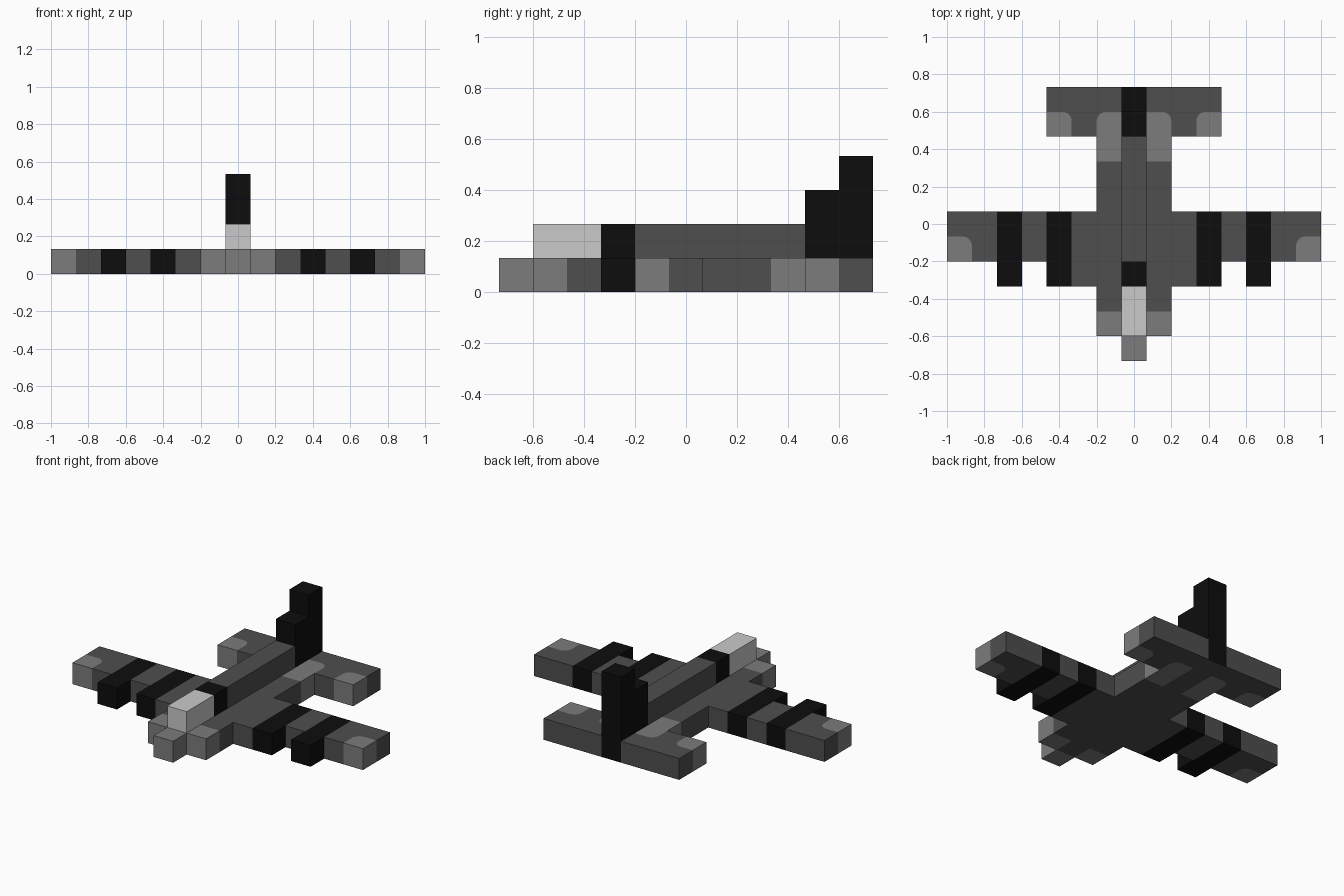
import bpy, bmesh, math

if "Cube" in bpy.data.objects:
    bpy.data.objects.remove(bpy.data.objects["Cube"])

U = 2 / 15            # edge of one building block
R = 0.05              # radius of the rounded paint corners


def material(name, v):
    m = bpy.data.materials.new(name)
    m.diffuse_color = (v, v, v, 1)
    m.use_nodes = True
    m.node_tree.nodes["Principled BSDF"].inputs["Base Color"].default_value = m.diffuse_color
    return m


BLACK, DARK, MID, LIGHT = range(4)
MATS = [material("black", 0.004), material("dark_grey", 0.077),
        material("mid_grey", 0.2), material("light_grey", 0.59)]

cells = {}            # block position -> (part, colour)
rounded = {}          # block position -> direction of its rounded paint corner


def fill(part, colour, xs, ys, zs=(0, 0), mirror=True, corner=None):
    """Fill a range of blocks (inclusive), mirrored across x."""
    for s in ((1, -1) if mirror else (1,)):
        name = part if not mirror else ("right_" if s > 0 else "left_") + part
        for i in range(xs[0], xs[1] + 1):
            for j in range(ys[0], ys[1] + 1):
                for k in range(zs[0], zs[1] + 1):
                    cells[s * i, j, k] = (name, colour)
                    if corner:
                        rounded[s * i, j, k] = (s * corner[0], corner[1])


# fuselage: belly, nose, flanks and spine
fill("fuselage", DARK, (0, 0), (-4, 4), mirror=False)
fill("fuselage", MID, (0, 0), (-5, -5), mirror=False)
fill("flank", DARK, (1, 1), (-3, 2))
fill("flank", MID, (1, 1), (-4, -4))
fill("flank", MID, (1, 1), (3, 3))
fill("flank", MID, (1, 1), (4, 4), corner=(1, 1))
fill("spine", DARK, (0, 0), (-1, 3), (1, 1), mirror=False)
fill("canopy", LIGHT, (0, 0), (-4, -3), (1, 1), mirror=False)
fill("canopy_frame", BLACK, (0, 0), (-2, -2), (1, 1), mirror=False)

# wings with engines
fill("wing", DARK, (2, 7), (-1, 0))
fill("wing", DARK, (2, 2), (-2, -2))
fill("wing", MID, (7, 7), (-1, -1), corner=(-1, 1))
fill("inner_engine", BLACK, (3, 3), (-2, 0))
fill("outer_engine", BLACK, (5, 5), (-2, 0))

# tailplane and fin
fill("tailplane", DARK, (1, 3), (5, 5))
fill("tailplane", DARK, (2, 2), (4, 4))
fill("tailplane", MID, (3, 3), (4, 4), corner=(-1, 1))
fill("tail_fin", BLACK, (0, 0), (4, 4), (1, 2), mirror=False)
fill("tail_fin", BLACK, (0, 0), (5, 5), (0, 3), mirror=False)


def add_face(bm, pts, normal, colour):
    f = bm.faces.new([bm.verts.new(p) for p in pts])
    f.normal_update()
    if sum(a * b for a, b in zip(f.normal, normal)) < 0:
        f.normal_flip()
    f.material_index = colour


def cap(bm, c, z, normal, colour, corner):
    """Horizontal face with one rounded paint corner and a dark filler."""
    h, (sx, sy) = U / 2, corner
    arc = [(c[0] + sx * (h - R + R * math.cos(a)), c[1] + sy * (h - R + R * math.sin(a)), z)
           for a in (n * math.pi / 12 for n in range(7))]
    p = lambda a, b: (c[0] + a * sx * h, c[1] + b * sy * h, z)
    add_face(bm, arc + [p(-1, 1), p(-1, -1), p(1, -1)], normal, colour)
    add_face(bm, arc + [p(1, 1)], normal, DARK)


def build(part):
    bm = bmesh.new()
    for pos, (name, colour) in cells.items():
        if name != part:
            continue
        c = [pos[0] * U, pos[1] * U, (pos[2] + 0.5) * U]
        for axis in range(3):
            for s in (-1, 1):
                n = [0, 0, 0]
                n[axis] = s
                if tuple(a + b for a, b in zip(pos, n)) in cells:
                    continue                      # hidden between blocks
                if axis == 2 and pos in rounded:
                    cap(bm, c, c[2] + s * U / 2, n, colour, rounded[pos])
                    continue
                pts = []
                for a, b in ((-1, -1), (1, -1), (1, 1), (-1, 1)):
                    q = list(c)
                    q[axis] += s * U / 2
                    q[(axis + 1) % 3] += a * U / 2
                    q[(axis + 2) % 3] += b * U / 2
                    pts.append(q)
                under_fin = part == "tail_fin" and n[2] < 0
                add_face(bm, pts, n, DARK if under_fin else colour)
    bmesh.ops.remove_doubles(bm, verts=bm.verts, dist=1e-4)
    bmesh.ops.dissolve_limit(bm, angle_limit=0.01, verts=bm.verts, edges=bm.edges,
                             delimit={'MATERIAL'})
    me = bpy.data.meshes.new(part)
    bm.to_mesh(me)
    bm.free()
    for m in MATS:
        me.materials.append(m)
    bpy.context.collection.objects.link(bpy.data.objects.new(part, me))


for part in sorted({name for name, _ in cells.values()}):
    build(part)
